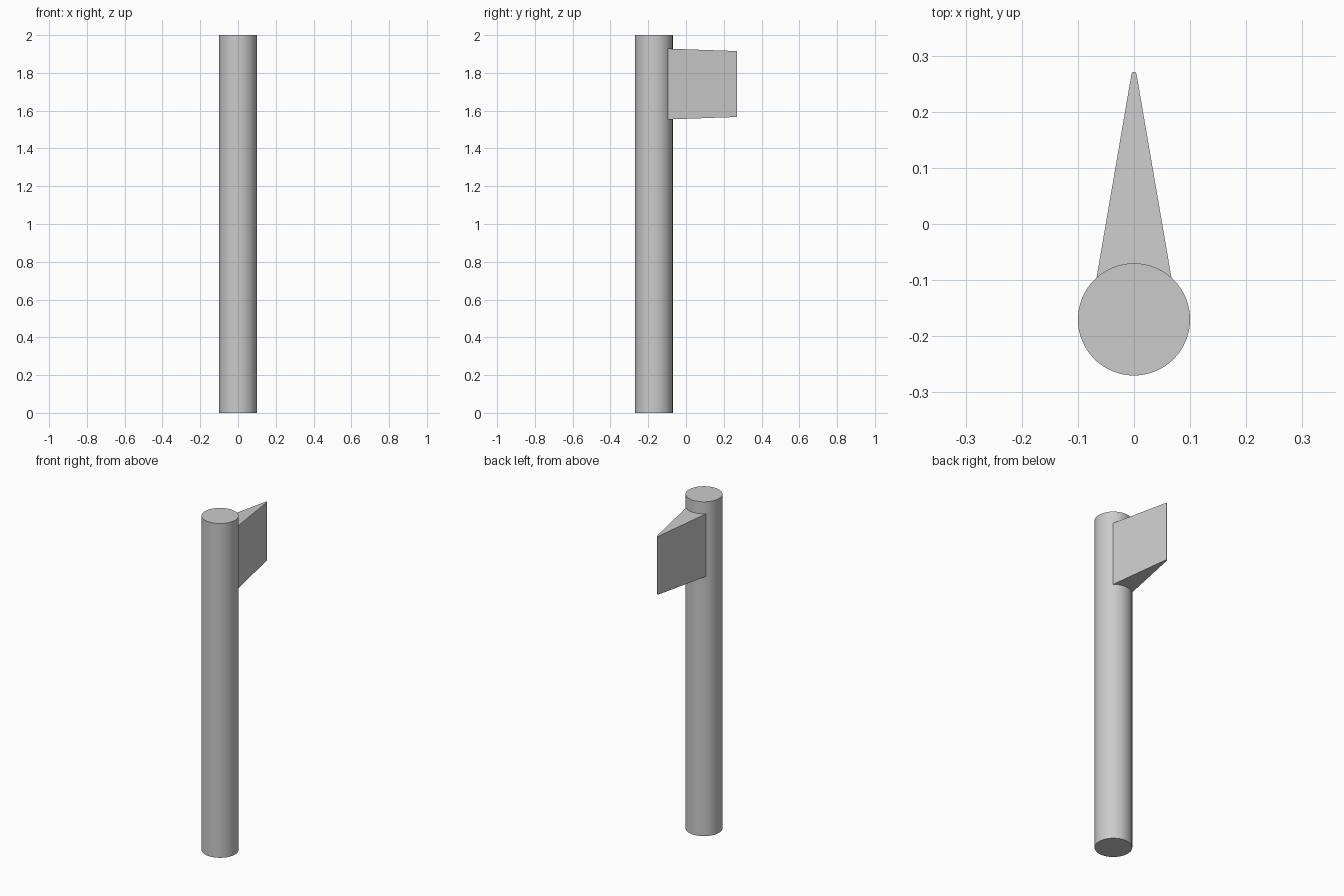
import bpy, bmesh, math

if "Cube" in bpy.data.objects:
    bpy.data.objects.remove(bpy.data.objects["Cube"])

# Round post
bpy.ops.mesh.primitive_cylinder_add(vertices=64, radius=0.1, depth=2, location=(0, -0.17, 1))
post = bpy.context.object
post.name = "post"
bpy.ops.object.shade_smooth_by_angle(angle=math.radians(30))


# Tapered fin: lofted rectangles along y (half width, y, half height), set into the post
def loft(name, sections, z_mid):
    bm = bmesh.new()
    rings = [[bm.verts.new((sx * w, y, z_mid + sz * h))
              for sx, sz in ((-1, -1), (1, -1), (1, 1), (-1, 1))]
             for w, y, h in sections]
    for a, b in zip(rings, rings[1:]):
        for i in range(4):
            j = (i + 1) % 4
            bm.faces.new((a[i], a[j], b[j], b[i]))
    bm.faces.new(rings[0])
    bm.faces.new(rings[-1])
    bmesh.ops.recalc_face_normals(bm, faces=bm.faces)
    mesh = bpy.data.meshes.new(name)
    bm.to_mesh(mesh)
    bm.free()
    obj = bpy.data.objects.new(name, mesh)
    bpy.context.collection.objects.link(obj)
    return obj


loft("fin", [(0.0675, -0.1, 0.1875),
             (0.0045, 0.267, 0.1745),
             (0.0025, 0.271, 0.1743)], 1.741)
